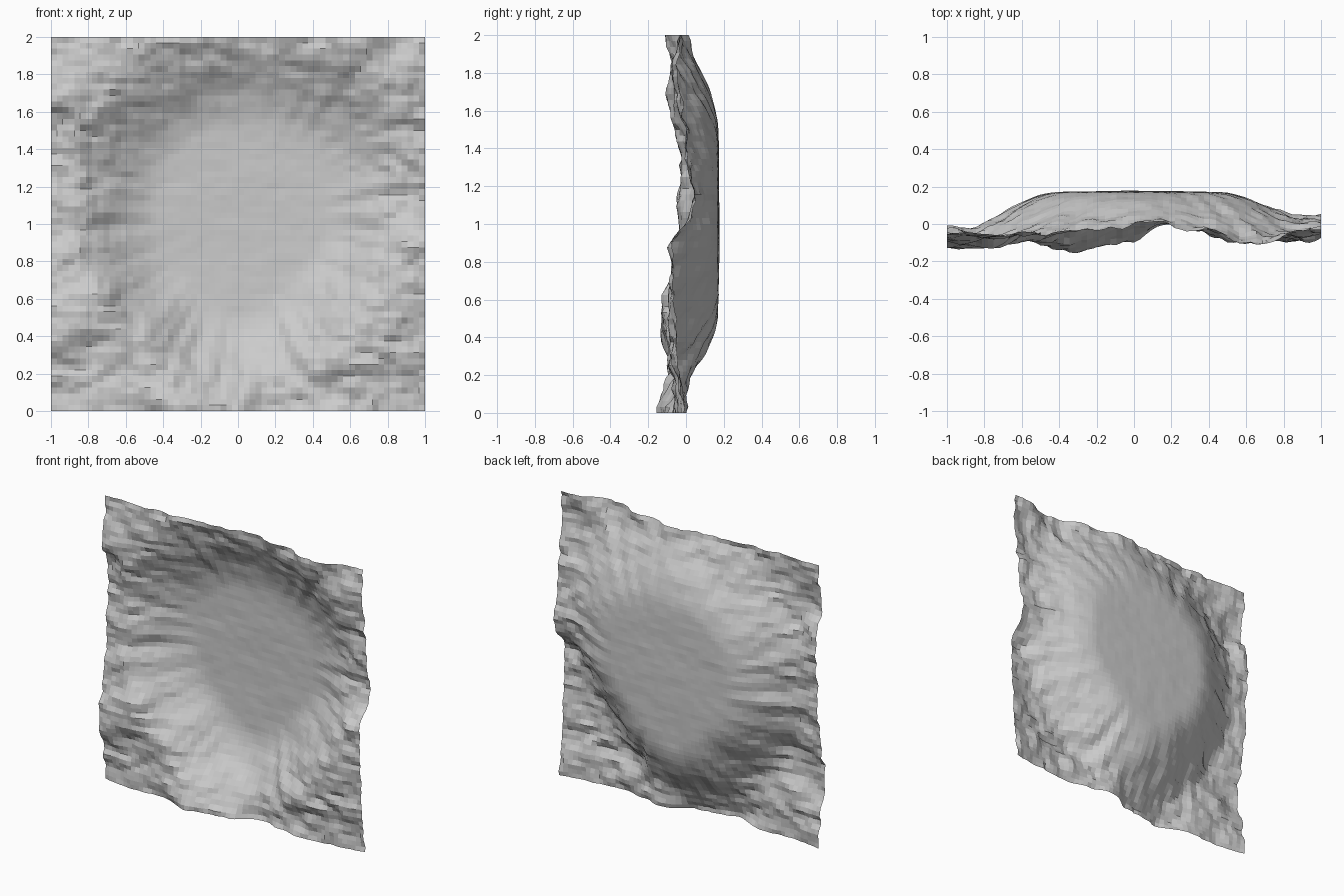
import bpy, bmesh, math
from mathutils import Vector, noise

if "Cube" in bpy.data.objects:
    bpy.data.objects.remove(bpy.data.objects["Cube"])

N = 64  # grid cells per side

# Rim landmarks: (x, z, y)
RIM = [(-1, 0, -.05), (-.65, 0, -.08), (-.28, 0, -.14), (-.05, 0, -.11), (.2, 0, -.01),
       (.6, 0, -.06), (1, 0, -.02), (1, .4, -.05), (.65, .35, -.09), (1, .85, -.08),
       (1, 1.12, .04), (1, 1.5, -.01), (1, 2, -.03), (.6, 2, -.10), (.35, 2, -.04),
       (.1, 2, 0), (-.3, 2, -.04), (-.6, 2, -.06), (-1, 2, -.06), (-.85, 1.72, -.09),
       (-.95, 1.4, -.02), (-1, 1.1, -.04), (-.98, .8, -.06), (-.88, .5, -.15),
       (-.8, .25, -.07), (.85, 1.8, -.06), (.8, .6, -.09)]

# Bowl radius every 45 degrees, starting at +x
RADII = [.86, 1.0, .97, .95, .86, .82, .97, .80]


def rim_height(x, z):
    total = weight = 0
    for px, pz, py in RIM:
        w = 1 / ((x - px) ** 2 + (z - pz) ** 2 + .004) ** 1.5
        total += w * py
        weight += w
    return total / weight


def bowl_factor(x, z):
    """Wall blend 0..1 and relative radius."""
    dx, dz = x - .02, z - 1.02
    angle = math.atan2(dz, dx) % math.tau
    a = angle / (math.tau / 8)
    i, f = int(a) % 8, a % 1
    f = f * f * (3 - 2 * f)
    radius = RADII[i] * (1 - f) + RADII[(i + 1) % 8] * f
    # radial gullies in the wall
    c, s = math.cos(angle), math.sin(angle)
    radius += .03 * noise.noise(Vector((c * 3, 7, s * 3)))
    radius += .04 * noise.noise(Vector((c * 9, 2, s * 9)))
    r = math.hypot(dx, dz) / radius
    t = min(max((1.06 - r) / .56, 0), 1)
    return math.sin(t * math.pi / 2) ** 1.4, r


def ridged(x, y, z):
    return .45 - 1.5 * abs(noise.noise(Vector((x, y, z))))


def rough(x, z):
    return (.022 * noise.noise(Vector((x * 4, 1.3, z * 6)))
            + .022 * ridged(x * 5, 4.7, z * 8)
            + .018 * noise.noise(Vector((x * 11, 8.1, z * 15)))
            + .008 * noise.noise(Vector((x * 27, 3.3, z * 27))))


def height(x, z):
    s, r = bowl_factor(x, z)
    floor = .176 - .025 * min(r, 1) ** 2
    y = rim_height(x, z) * (1 - s) + floor * s
    return min(max(y + rough(x, z) * (1 - .9 * s), -.175), .178)


# Upright rocky sheet with a shallow bowl
bm = bmesh.new()
bmesh.ops.create_grid(bm, x_segments=N, y_segments=N, size=1)
for v in bm.verts:
    x, z = v.co.x, v.co.y + 1
    v.co = (x, height(x, z), z)
mesh = bpy.data.meshes.new("rocky_crater_sheet")
bm.to_mesh(mesh)
bm.free()
sheet = bpy.data.objects.new("rocky_crater_sheet", mesh)
bpy.context.collection.objects.link(sheet)
